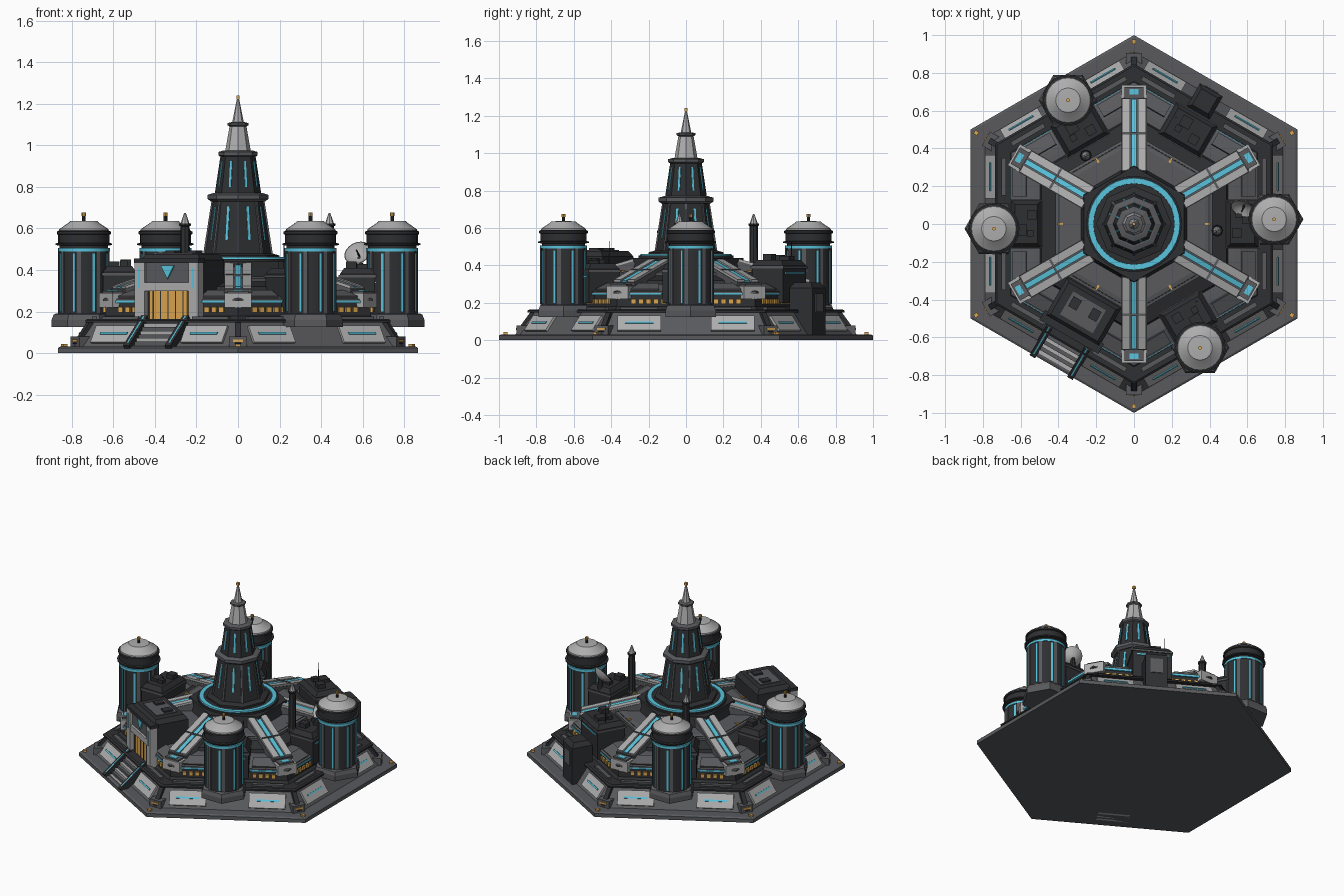
import bpy, bmesh
from math import radians, cos, sin, pi, atan2, hypot
from mathutils import Matrix, Vector

if "Cube" in bpy.data.objects:
    bpy.data.objects.remove(bpy.data.objects["Cube"])

COL = {"dark": (.028, .029, .032, 1), "grey": (.1, .102, .11, 1), "light": (.42, .42, .42, 1),
       "cyan": (.1, .55, .72, 1), "amber": (.7, .38, .08, 1)}
MATS = {}
for k, c in COL.items():
    MATS[k] = bpy.data.materials.new(k)
    MATS[k].diffuse_color = c
parts = {}
APO = cos(pi / 6)


def mesh_of(name, mat):
    return parts.setdefault((name, mat), bmesh.new())


def box(name, mat, a, c, s, pitch=0.0):
    """Box in a polar frame: x outward at angle a (degrees), y tangential, z up."""
    m = (Matrix.Rotation(radians(a), 4, 'Z') @ Matrix.Translation(c)
         @ Matrix.Rotation(pitch, 4, 'Y') @ Matrix.Diagonal((*s, 1)))
    bmesh.ops.create_cube(mesh_of(name, mat), size=1, matrix=m)


def slab(name, mat, a, t, p0, p1, w, th):
    """Sloping box along the (radius, z) line p0-p1 at tangential offset t."""
    dr, dz = p1[0] - p0[0], p1[1] - p0[1]
    box(name, mat, a, ((p0[0] + p1[0]) / 2, t, (p0[1] + p1[1]) / 2),
        (hypot(dr, dz), w, th), -atan2(dz, dr))


def lathe(name, mat, n, prof, loc=(0, 0, 0), rot=0.0, m=None):
    """Closed n-sided solid from a (radius, z) profile."""
    bm = mesh_of(name, mat)
    m = m or Matrix.Translation(loc)
    rings = [[bm.verts.new(m @ Vector((r * cos(radians(rot) + 2 * pi * i / n),
                                       r * sin(radians(rot) + 2 * pi * i / n), z)))
              for i in range(n)] for r, z in prof]
    for lo, hi in zip(rings, rings[1:]):
        for i in range(n):
            bm.faces.new((lo[i], lo[(i + 1) % n], hi[(i + 1) % n], hi[i]))
    bm.faces.new(rings[0][::-1])
    bm.faces.new(rings[-1])


def polar(a, r, t=0):
    a = radians(a)
    return r * cos(a) - t * sin(a), r * sin(a) + t * cos(a)


def hexa(name, mat, prof):
    """Hexagonal tier; profile given by apothem."""
    lathe(name, mat, 6, [(r / APO, z) for r, z in prof], rot=30)


def block(name, a, r0, r1, w, z0, z1, mat="dark", bev=.03):
    """Building with a chamfered roof."""
    box(name, mat, a, ((r0 + r1) / 2, 0, (z0 + z1 - bev) / 2), (r1 - r0, w, z1 - bev - z0))
    bm, rot = mesh_of(name, mat), Matrix.Rotation(radians(a), 4, 'Z')
    lo, hi = [[bm.verts.new(rot @ Vector((x, y, z))) for x, y in
               ((r0 + d, -w / 2 + d), (r1 - d, -w / 2 + d), (r1 - d, w / 2 - d), (r0 + d, w / 2 - d))]
              for d, z in ((0, z1 - bev), (bev * .7, z1))]
    for i in range(4):
        bm.faces.new((lo[i], lo[(i + 1) % 4], hi[(i + 1) % 4], hi[i]))
    bm.faces.new(lo[::-1])
    bm.faces.new(hi)


# stacked hexagonal terraces
hexa("base_rim", "grey", [(.866, 0), (.866, .025), (.855, .032), (.79, .032)])
hexa("base_slope", "grey", [(.79, .03), (.705, .15)])
hexa("deck_plate", "dark", [(.735, .148), (.735, .158), (.725, .165)])
hexa("terrace_wall", "dark", [(.655, .165), (.64, .18), (.635, .252)])
hexa("terrace_roof", "grey", [(.65, .25), (.65, .26), (.56, .298), (.53, .3)])
hexa("inner_terrace", "dark", [(.5, .295), (.49, .32), (.41, .345), (.4, .365)])
hexa("inner_terrace_edge", "grey", [(.415, .345), (.415, .36), (.375, .37)])

# details on every face
for k in range(6):
    a = 60 * k
    for s in (-1, 1):
        slab("slope_panel", "light", a, s * .25, (.782, .05), (.727, .128), .23, .016)
        slab("panel_light", "cyan", a, s * .25, (.760, .087), (.754, .096), .15, .02)
        box("roof_light", "cyan", a, (.648, s * .23, .247), (.012, .2, .012))
        slab("roof_panel", "grey", a, s * .22, (.64, .268), (.57, .298), .15, .015)
        box("deck_curb", "grey", a, (.69, s * .25, .17), (.025, .2, .014))
    for i in range(-7, 8):
        box("window", "amber", a, (.643, i * .04, .208), (.012, .026, .026))
    box("deck_marker", "amber", a, (.39, 0, .37), (.03, .012, .008))
    # corners: rim lamp, console, corner turret, spoke
    v = a + 30
    box("rim_lamp", "amber", v, (.965, 0, .036), (.022, .022, .014))
    box("corner_console", "grey", v, (.87, 0, .055), (.07, .085, .05))
    box("console_light", "amber", v, (.905, 0, .06), (.008, .05, .012))
    slab("slope_rib", "dark", v, 0, (.9, .04), (.82, .15), .03, .02)
    box("corner_turret", "light", v, (.69, 0, .255), (.09, .13, .07))
    box("corner_turret_cap", "grey", v, (.675, 0, .294), (.1, .1, .012))
    box("corner_turret_light", "cyan", v, (.70, 0, .3), (.03, .05, .006))
    slab("spoke_body", "grey", v, 0, (.27, .40), (.66, .285), .135, .05)
    for s in (-1, 1):
        slab("spoke_rail", "light", v, s * .043, (.28, .425), (.66, .313), .042, .022)
    slab("spoke_light", "cyan", v, 0, (.28, .425), (.66, .313), .028, .014)
    box("spoke_joint", "grey", v, (.48, 0, .366), (.012, .12, .03))

# central drum with glowing ring
hexa("core_drum", "dark", [(.29, .33), (.27, .41), (.265, .44)])
lathe("core_collar", "dark", 24, [(.255, .43), (.255, .452), (.21, .458)])
lathe("core_ring", "cyan", 32, [(.246, .45), (.243, .462), (.215, .462), (.213, .45)])
lathe("core_step", "dark", 8, [(.20, .44), (.20, .47), (.165, .48)])

# octagonal spire
lathe("spire_lower", "dark", 8, [(.162, .47), (.122, .735)])
lathe("spire_ledge", "grey", 8, [(.13, .73), (.146, .742), (.146, .762), (.12, .77)])
lathe("spire_middle", "dark", 8, [(.112, .765), (.084, .952)])
lathe("spire_ledge", "grey", 8, [(.084, .945), (.095, .952), (.095, .968), (.07, .975)])
lathe("spire_upper", "light", 8, [(.062, .97), (.04, 1.095)])
lathe("spire_ledge", "grey", 8, [(.04, 1.09), (.05, 1.097), (.05, 1.107), (.03, 1.112)])
lathe("spire_needle", "light", 8, [(.028, 1.11), (.005, 1.225)])
box("spire_tip", "amber", 0, (0, 0, 1.232), (.016, .016, .018))
q = cos(pi / 8)
for k in range(8):
    a = 22.5 + 45 * k
    slab("spire_light", "cyan", a, 0, (.151 * q, .545), (.127 * q, .705), .012, .008)
    slab("spire_light", "cyan", a, 0, (.107 * q, .80), (.089 * q, .925), .011, .008)
    slab("spire_rib", "grey", a + 22.5, 0, (.162, .48), (.122, .735), .012, .01)

# four round towers
for a, t in ((0, .025), (120, -.025), (180, .025), (300, -.025)):
    p = (*polar(a, .742, t), 0)
    lathe("tower_plinth", "grey", 6, [(.155, .125), (.155, .16), (.145, .185), (.13, .192)], p)
    lathe("tower_body", "dark", 24, [(.121, .19), (.121, .49)], p)
    lathe("tower_glow_band", "cyan", 24, [(.125, .49), (.125, .506)], p)
    lathe("tower_collar", "dark", 24, [(.116, .505), (.116, .518), (.136, .52), (.136, .528),
                                       (.123, .53), (.123, .57), (.13, .573), (.13, .585), (.12, .59)], p)
    lathe("tower_dome", "light", 24, [(.121, .588), (.118, .597), (.072, .628), (.065, .635), (.03, .637)], p)
    lathe("tower_mast", "dark", 8, [(.009, .63), (.009, .665)], p)
    lathe("tower_mast_tip", "amber", 8, [(.01, .66), (.01, .676)], p)
    m = Matrix.Translation(p)
    for i in range(8):
        b = radians(22.5 + 45 * i)
        for name, mat, off, w, h in (("tower_strip", "cyan", 0, .011, .28), ("tower_rib", "grey", .2, .02, .3)):
            bmesh.ops.create_cube(mesh_of(name, mat), size=1, matrix=m @ Matrix.Rotation(b + off, 4, 'Z')
                                  @ Matrix.Translation((.12, 0, .34)) @ Matrix.Diagonal((.01, w, h, 1)))

# service buildings with roof units
for a, r0, r1, h in ((0, .49, .66, .41), (60, .48, .67, .43), (120, .48, .67, .41),
                     (180, .49, .65, .42), (300, .48, .67, .41)):
    block("service_building", a, r0, r1, .25, .2, h)
    box("service_trim", "grey", a, ((r0 + r1) / 2, 0, h - .04), (r1 - r0 + .012, .26, .012))
    box("service_light", "cyan", a, (r1 + .002, 0, h - .07), (.008, .2, .01))
    for dr, t, s, z in ((-.03, -.05, .05, .03), (.03, .03, .06, .02), (-.02, .05, .035, .025)):
        box("roof_unit", "dark", a, ((r0 + r1) / 2 + dr, t, h + z / 2), (s, s, z))

# gatehouse with door, frame and emblem triangle
G = 240
block("gatehouse", G, .42, .655, .33, .165, .478)
box("gate_roof_plate", "grey", G, (.54, 0, .478), (.14, .2, .01))
for t in (-.06, .06):
    box("gate_roof_unit", "dark", G, (.52, t, .485), (.06, .05, .016))
for s in (-1, 1):
    box("gate_pillar", "light", G, (.665, s * .15, .3), (.05, .055, .27))
    box("gate_pillar_light", "cyan", G, (.692, s * .15, .36), (.004, .01, .1))
box("gate_lintel", "light", G, (.665, 0, .32), (.045, .25, .04))
box("gate_header", "grey", G, (.658, 0, .39), (.03, .25, .1))
box("gate_cornice", "dark", G, (.66, 0, .445), (.06, .36, .022))
box("gate_door", "amber", G, (.662, 0, .233), (.02, .21, .14))
for i in range(-2, 3):
    box("door_seam", "dark", G, (.673, i * .042, .233), (.003, .005, .14))
tri = Matrix.Translation((*polar(G, .676), .4)) @ Matrix.Rotation(radians(G), 4, 'Z') @ Matrix.Rotation(pi / 2, 4, 'Y')
lathe("gate_triangle", "cyan", 3, [(.042, -.006), (.042, .006)], m=tri)

# entry stairs with railings
for i in range(9):
    z = .16 - i * .0175
    box("stair_step", "light" if i % 2 else "grey", G, (.705 + i * .0185, 0, z / 2), (.02, .2, z))
for s in (-1, 1):
    slab("stair_rail", "dark", G, s * .115, (.69, .165), (.865, .022), .034, .04)
    slab("stair_rail_light", "cyan", G, s * .115, (.70, .18), (.86, .049), .008, .006)

# rear annex
block("rear_annex", 60, .68, .82, .14, .03, .31)
box("annex_vent", "grey", 60, (.822, 0, .2), (.006, .08, .1))

# pointed pylons and thin aerials
for x, y in ((-.255, .362), (.44, -.035)):
    lathe("pylon", "dark", 8, [(.032, .3), (.03, .36), (.024, .37), (.022, .61), (.028, .615), (.028, .625)], (x, y, 0))
    lathe("pylon_tip", "light", 8, [(.022, .622), (.004, .675)], (x, y, 0))
for a, r, t in ((60, .6, .09), (300, .52, .08)):
    lathe("aerial", "dark", 6, [(.004, .4), (.002, .53)], (*polar(a, r, t), 0))

# dish antenna
n = Vector((-.3, -.75, .6)).normalized()
dm = Matrix.Translation((.58, .09, .475)) @ n.to_track_quat('Z', 'Y').to_matrix().to_4x4()
lathe("dish", "light", 20, [(.015, -.025), (.045, -.012), (.068, .012), (.064, .013), (.04, -.005), (.01, -.014)], m=dm)
lathe("dish_feed", "dark", 6, [(.005, -.015), (.004, .035)], m=dm)
lathe("dish_post", "dark", 8, [(.022, .38), (.012, .46)], (.585, .1, 0))

# turn collected meshes into objects
ROUND = ("tower_body", "tower_glow_band", "tower_collar", "tower_dome", "core_ring", "core_collar", "dish")
for (name, mat), bm in parts.items():
    bmesh.ops.recalc_face_normals(bm, faces=bm.faces)
    me = bpy.data.meshes.new(name)
    bm.to_mesh(me)
    bm.free()
    me.materials.append(MATS[mat])
    ob = bpy.data.objects.new(name, me)
    bpy.context.collection.objects.link(ob)
    if name in ROUND:
        bpy.ops.object.select_all(action='DESELECT')
        ob.select_set(True)
        bpy.context.view_layer.objects.active = ob
        bpy.ops.object.shade_smooth_by_angle(angle=radians(30))

for m in bpy.data.materials:
    if m.users and not m.is_grease_pencil:
        m.use_nodes = True
        m.node_tree.nodes["Principled BSDF"].inputs["Base Color"].default_value = m.diffuse_color
